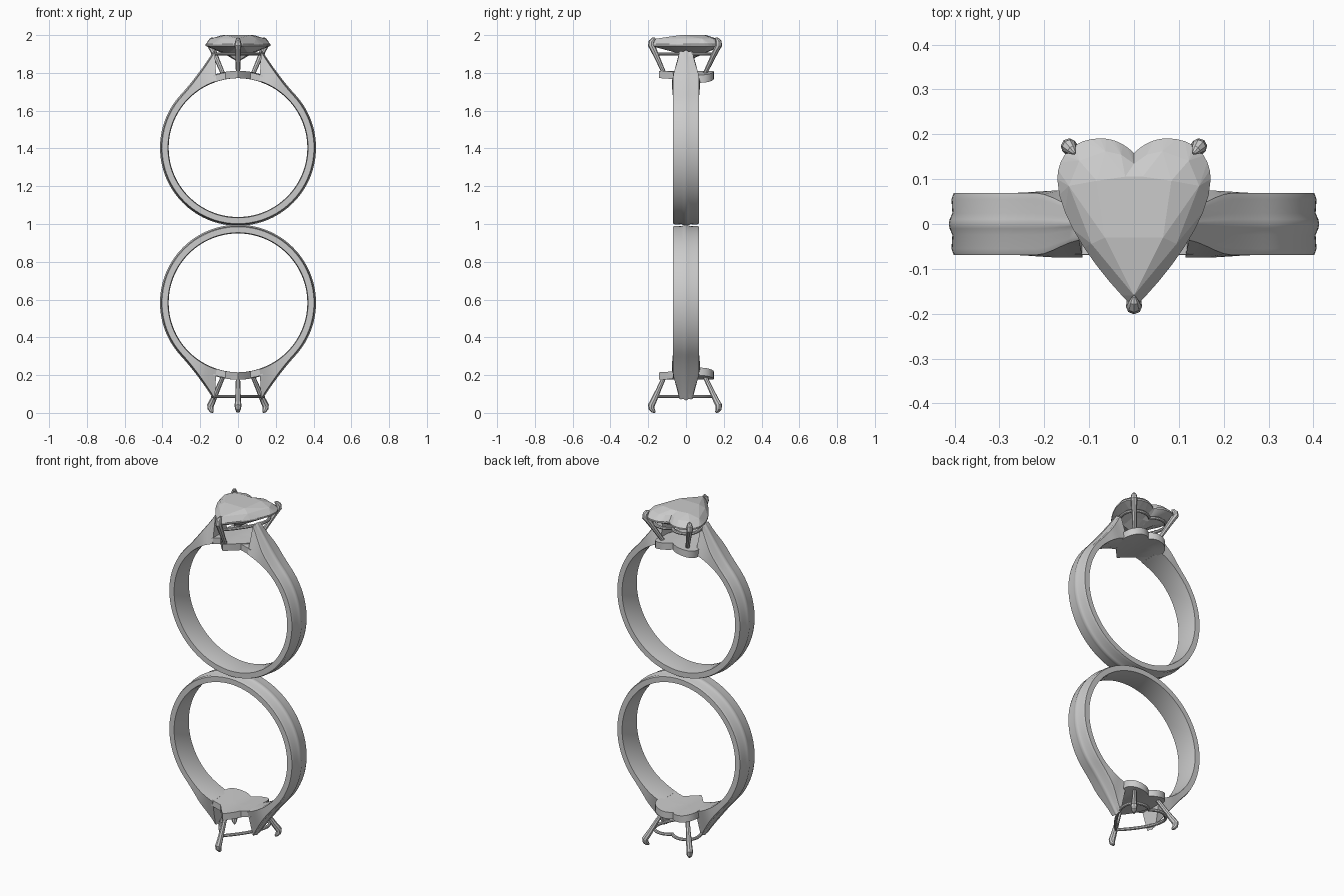
import bpy, bmesh, math
from mathutils import Vector
from mathutils.geometry import interpolate_bezier

cube = bpy.data.objects.get("Cube")
if cube:
    bpy.data.objects.remove(cube)

CZ = 1.404          # upper ring centre height
FLIP = 1.987        # lower ring is the upper one reflected: z -> FLIP - z
INNER, OUTER = 0.368, 0.411

metal = bpy.data.materials.new("silver_grey")
metal.use_nodes = True
GREY = (0.6, 0.6, 0.6, 1)
metal.diffuse_color = GREY
metal.node_tree.nodes["Principled BSDF"].inputs["Base Color"].default_value = GREY


def loft(name, rings, closed=False, flip=False, smooth=True):
    """Skin a list of equal point loops; cap the ends unless closed."""
    bm = bmesh.new()
    rows = [[bm.verts.new((p[0], p[1], FLIP - p[2] if flip else p[2])) for p in r] for r in rings]
    n = len(rows[0])
    pairs = list(zip(rows, rows[1:])) + ([(rows[-1], rows[0])] if closed else [])
    for a, b in pairs:
        for i in range(n):
            j = (i + 1) % n
            bm.faces.new((a[i], a[j], b[j], b[i]))
    if not closed:
        bm.faces.new(rows[0])
        bm.faces.new(rows[-1])
    bmesh.ops.remove_doubles(bm, verts=bm.verts, dist=0.0004)
    bmesh.ops.recalc_face_normals(bm, faces=bm.faces)
    me = bpy.data.meshes.new(name)
    bm.to_mesh(me)
    bm.free()
    me.materials.append(metal)
    ob = bpy.data.objects.new(name, me)
    bpy.context.collection.objects.link(ob)
    if smooth:
        bpy.ops.object.select_all(action='DESELECT')
        ob.select_set(True)
        bpy.context.view_layer.objects.active = ob
        bpy.ops.object.shade_smooth_by_angle(angle=math.radians(35))
    return ob


def tube(name, path, radii, ref, closed=False, flip=False, sides=8):
    """Round tapered tube along a path."""
    rings, n = [], len(path)
    for i, p in enumerate(path):
        if closed:
            t = path[(i + 1) % n] - path[i - 1]
        else:
            t = path[min(i + 1, n - 1)] - path[max(i - 1, 0)]
        t.normalize()
        u = t.cross(ref).normalized()
        v = t.cross(u)
        rings.append([p + radii[i] * (u * math.cos(k * math.tau / sides) + v * math.sin(k * math.tau / sides))
                      for k in range(sides)])
    return loft(name, rings, closed, flip)


def heart(steps):
    """Closed heart outline in plan, cleft first, 6 * steps points."""
    segs = [((0, .158), (.02, .178), (.045, .191), (.075, .191)),
            ((.075, .191), (.13, .191), (.171, .155), (.171, .1)),
            ((.171, .1), (.171, .01), (.07, -.12), (0, -.187))]
    half = []
    for s in segs:
        half += interpolate_bezier(*[Vector((x, y, 0)) for x, y in s], steps + 1)[:-1]
    half.append(Vector((0, -.187, 0)))
    return half + [Vector((-p.x, p.y, 0)) for p in half[-2:0:-1]]


def smoothstep(a, b, x):
    t = max(0, min(1, (x - a) / (b - a)))
    return t * t * (3 - 2 * t)


def polar(r, deg, y):
    a = math.radians(deg)
    return (r * math.sin(a), y, CZ + r * math.cos(a))


# band cross-section: crown ridge with a groove either side, comfort-fit inside
CROWN = [(-1, -.009), (-.8, -.004), (-.35, -.006), (-.15, 0), (0, .002),
         (.15, 0), (.35, -.006), (.8, -.004), (1, -.009)]
BORE = [(1, .003), (.5, -.001), (0, -.001), (-.5, -.001), (-1, .003)]
START = 18


def band_ring(deg):
    """Section at an angle from the top; the band rises into a tapered shoulder."""
    d = min(deg, 360 - deg)
    side = 1 if deg < 180 else -1
    rise = max(0, (48 - d) / (48 - START))
    r = OUTER + .119 * rise ** 2.3
    od = d - 4.4 * smoothstep(0, 1, rise)
    w = .069 - .034 * smoothstep(.5, 1.05, rise)
    wi = .069 + .006 * smoothstep(0, .8, rise)
    return ([polar(r + dr, side * od, u * w) for u, dr in CROWN]
            + [polar(INNER + dr, side * d, u * wi) for u, dr in BORE])


def bent(p, scale, r):
    x = p.x * scale
    return (x, p.y * scale, CZ + math.sqrt(r * r - x * x))


def mount(tag, flip):
    # ring band with shoulders
    count = 108
    loft(tag + "_band", [band_ring(START + (360 - 2 * START) * i / count) for i in range(count + 1)], flip=flip)
    # arch joining the shoulders under the setting
    arch = []
    for i in range(13):
        d = -19 + 38 * i / 12
        arch.append([polar(.403, d, -.068), polar(.403, d, .072), polar(INNER, d, .072), polar(INNER, d, -.068)])
    loft(tag + "_arch", arch, flip=flip)
    # curved heart base plate
    out = heart(8)
    levels = [.03, .25, .5, .77]
    loft(tag + "_base_plate", [[bent(p, s, INNER) for p in out] for s in levels]
         + [[bent(p, s, .407) for p in out] for s in reversed(levels)], flip=flip)
    # gallery rail
    rail = [Vector((p.x * .78, p.y * .8, 1.9)) for p in out]
    tube(tag + "_gallery_rail", rail, [.009] * len(rail), Vector((0, 0, 1)), True, flip)
    # three claws: foot, tip and inward hook
    claws = [("front", (0, -.11), (0, -.184)),
             ("left", (.075, .095), (.146, .174)),
             ("right", (-.075, .095), (-.146, .174))]
    for side, foot, tip in claws:
        f, t = Vector((*foot, 0)), Vector((*tip, 0))
        inward = -t.normalized()
        stops = [(0, 1.785, .011, 0), (.45, 1.86, .013, 0), (.8, 1.918, .016, 0), (1, 1.948, .018, 0),
                 (1, 1.965, .016, .002), (1, 1.978, .011, .012), (1, 1.983, .004, .022)]
        path = [f.lerp(t, k) + inward * hook + Vector((0, 0, z)) for k, z, r, hook in stops]
        tube(tag + "_claw_" + side, path, [s[2] for s in stops],
             Vector((-inward.y, inward.x, 0)), False, flip)


mount("upper", False)
mount("lower", True)

# heart gem: flat table, crown facets, thin girdle, pointed pavilion
edge = heart(8)
n = len(edge)


def facet_row(step, shift, scale, z):
    """Inner row that keeps only every step-th outline point, making facets."""
    row = []
    for i in range(n):
        p = edge[(((i + step // 2 - shift) // step) * step + shift) % n]
        row.append((p.x * scale, p.y * scale, z))
    return row


loft("heart_gem", [facet_row(8, 0, .04, 1.862),
                   facet_row(8, 4, .5, 1.9),
                   [(p.x, p.y, 1.943) for p in edge],
                   [(p.x, p.y, 1.952) for p in edge],
                   facet_row(4, 0, .85, 1.981),
                   facet_row(8, 4, .58, 2.0)], smooth=False)
